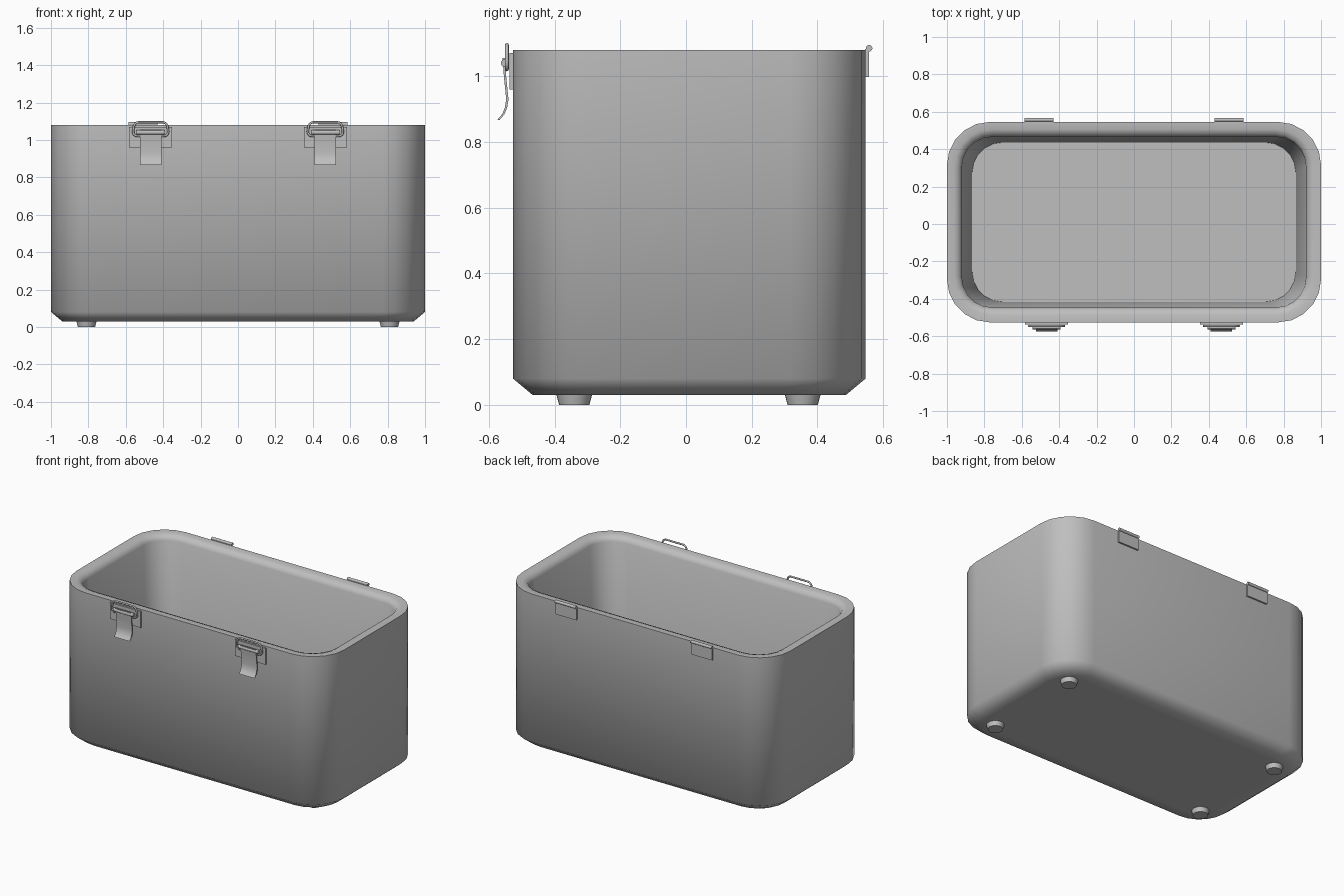
import bpy, bmesh, math
from mathutils import Matrix, Vector

cube = bpy.data.objects.get("Cube")
if cube:
    bpy.data.objects.remove(cube, do_unlink=True)

grey = bpy.data.materials.new("mid_grey")
grey.use_nodes = True
colour = (0.52, 0.52, 0.52, 1)
grey.diffuse_color = colour
grey.node_tree.nodes["Principled BSDF"].inputs["Base Color"].default_value = colour


def finish(name, bm, angle=40):
    """Turn a bmesh into a smooth-by-angle object."""
    bmesh.ops.recalc_face_normals(bm, faces=bm.faces)
    mesh = bpy.data.meshes.new(name)
    bm.to_mesh(mesh)
    bm.free()
    mesh.materials.append(grey)
    obj = bpy.data.objects.new(name, mesh)
    bpy.context.collection.objects.link(obj)
    bpy.ops.object.select_all(action="DESELECT")
    obj.select_set(True)
    bpy.context.view_layer.objects.active = obj
    bpy.ops.object.shade_smooth_by_angle(angle=math.radians(angle))
    return obj


def rounded_rect(hx, hy, r, segs=5):
    """Corner-rounded outline, anticlockwise."""
    pts = []
    for q, (sx, sy) in enumerate([(1, 1), (-1, 1), (-1, -1), (1, -1)]):
        for i in range(segs + 1):
            a = math.pi / 2 * (q + i / segs)
            pts.append((sx * (hx - r) + r * math.cos(a), sy * (hy - r) + r * math.sin(a)))
    return pts


def box(name, centre, size):
    bm = bmesh.new()
    bmesh.ops.create_cube(bm, size=1, matrix=Matrix.Translation(centre) @ Matrix.Diagonal((*size, 1)))
    return finish(name, bm)


def rod(name, centre, radius, length):
    """Cylinder lying along x."""
    bm = bmesh.new()
    bmesh.ops.create_cone(bm, cap_ends=True, segments=16, radius1=radius, radius2=radius, depth=length,
                          matrix=Matrix.Translation(centre) @ Matrix.Rotation(math.pi / 2, 4, "Y"))
    return finish(name, bm)


def wire_loop(name, path, radius, sides=8):
    """Closed round wire following a path in an xz plane."""
    bm = bmesh.new()
    n = len(path)
    rings = []
    for i, p in enumerate(path):
        t = (path[(i + 1) % n] - path[i - 1]).normalized()
        out = t.cross(Vector((0, 1, 0)))
        rings.append([bm.verts.new(p + radius * (out * math.cos(a) + Vector((0, math.sin(a), 0))))
                      for a in (math.tau * k / sides for k in range(sides))])
    for i in range(n):
        a, b = rings[i - 1], rings[i]
        for k in range(sides):
            bm.faces.new((a[k - 1], a[k], b[k], b[k - 1]))
    return finish(name, bm, 60)


# Tub: one shell of rounded outlines (inset x, inset y, height, corner radius)
CY = 0.01
profile = [(0.13, 0.13, 0.03, 0.14), (0.06, 0.06, 0.03, 0.19), (0, 0, 0.08, 0.23), (0, 0, 1.08, 0.23),
           (0.04, 0.04, 1.08, 0.2), (0.065, 0.065, 1.07, 0.18), (0.08, 0.08, 1.045, 0.16),
           (0.135, 0.11, 0.09, 0.16)]
bm = bmesh.new()
rings = [[bm.verts.new((x, y + CY, z)) for x, y in rounded_rect(1 - ix, 0.536 - iy, r)]
         for ix, iy, z, r in profile]
for low, high in zip(rings, rings[1:]):
    for i in range(len(low)):
        bm.faces.new((low[i - 1], low[i], high[i], high[i - 1]))
bm.faces.new(rings[0])
bm.faces.new(rings[-1])
finish("tub", bm, 60)

# Feet: short tapered discs
for sx, side in ((-1, "right"), (1, "left")):
    for y, end in ((-0.34, "front"), (0.355, "back")):
        bm = bmesh.new()
        bmesh.ops.create_cone(bm, cap_ends=True, segments=24, radius1=0.046, radius2=0.055, depth=0.034,
                              matrix=Matrix.Translation((sx * 0.81, y, 0.017)))
        finish(f"{end}_{side}_foot", bm)

for sx, side in ((-1, "right"), (1, "left")):
    # Front latch: plate, wire bail, pivot and bent lever
    x = sx * 0.467
    box(f"{side}_latch_plate", (x, -0.531, 1.015), (0.23, 0.012, 0.11))
    path = [Vector((x + px * (1 - 0.06 * pz / 0.04), -0.545, 1.058 + pz))
            for px, pz in rounded_rect(0.092, 0.037, 0.025, 4)]
    wire_loop(f"{side}_latch_bail", path, 0.006)
    rod(f"{side}_latch_pivot", (x, -0.551, 1.04), 0.012, 0.15)

    lever = [(-0.551, 1.055), (-0.547, 1.0), (-0.54, 0.93), (-0.544, 0.905), (-0.552, 0.885), (-0.567, 0.867)]
    bm = bmesh.new()
    strip = [[bm.verts.new((x + dx, y - dy, z)) for dx, dy in
              ((-0.058, 0), (0.058, 0), (0.058, 0.007), (-0.058, 0.007))] for y, z in lever]
    for a, b in zip(strip, strip[1:]):
        for k in range(4):
            bm.faces.new((a[k - 1], a[k], b[k], b[k - 1]))
    bm.faces.new(strip[0])
    bm.faces.new(strip[-1])
    finish(f"{side}_latch_lever", bm)

    # Back hinge: leaf with a rolled top
    hx = sx * 0.508
    box(f"{side}_hinge_leaf", (hx, 0.551, 1.04), (0.155, 0.012, 0.085))
    rod(f"{side}_hinge_barrel", (hx, 0.557, 1.085), 0.01, 0.155)
